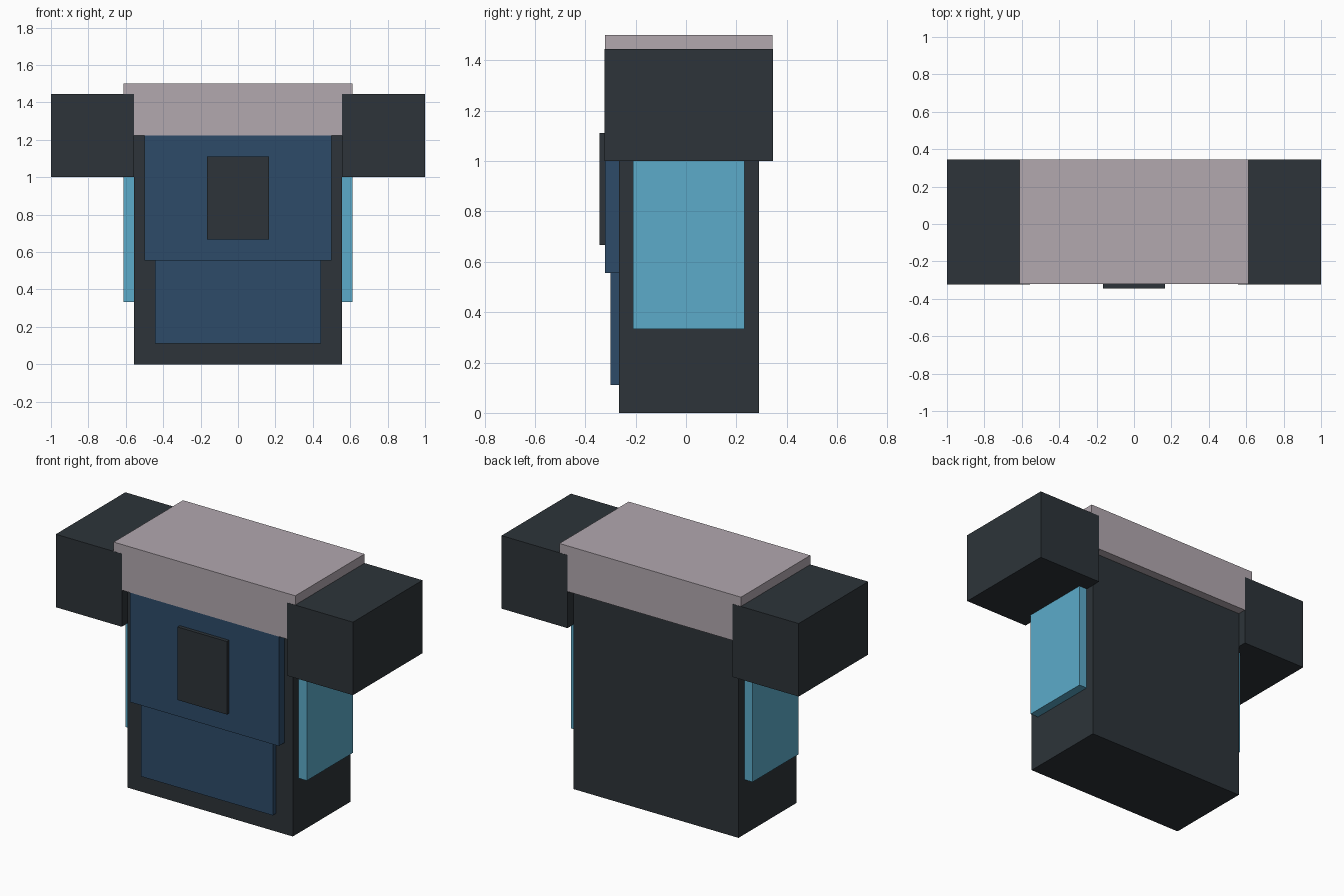
import bpy

cube = bpy.data.objects.get("Cube")
if cube:
    bpy.data.objects.remove(cube, do_unlink=True)


def material(name, rgb):
    m = bpy.data.materials.new(name)
    m.use_nodes = True
    m.diffuse_color = (*rgb, 1)
    bsdf = next(n for n in m.node_tree.nodes if n.type == 'BSDF_PRINCIPLED')
    bsdf.inputs["Base Color"].default_value = (*rgb, 1)
    return m


charcoal = material("charcoal", (0.026, 0.034, 0.041))
navy = material("navy_blue", (0.026, 0.070, 0.141))
cyan = material("light_blue", (0.107, 0.407, 0.591))
pale = material("pale_mauve", (0.445, 0.392, 0.429))


def box(name, x, y, z, mat):
    """Box spanning the given (min, max) ranges."""
    spans = (x, y, z)
    bpy.ops.mesh.primitive_cube_add(size=1)
    ob = bpy.context.object
    ob.name = ob.data.name = name
    for v in ob.data.vertices:
        v.co = [lo if c < 0 else hi for c, (lo, hi) in zip(v.co, spans)]
    ob.data.materials.append(mat)
    return ob


# Torso and the wide block across the shoulders
box("torso", (-0.556, 0.556), (-0.267, 0.289), (0, 1.23), charcoal)
box("collar", (-0.611, 0.611), (-0.322, 0.344), (1.222, 1.5), pale)

# Layered front plates
box("chest_plate", (-0.5, 0.5), (-0.322, -0.26), (0.556, 1.222), navy)
box("belly_plate", (-0.444, 0.444), (-0.3, -0.26), (0.111, 0.56), navy)
box("badge", (-0.166, 0.166), (-0.344, -0.32), (0.667, 1.111), charcoal)

# Shoulder blocks (slightly proud of the collar) and side panels
for side, s in (("left", 1), ("right", -1)):
    box(side + "_shoulder", sorted((0.556 * s, s)), (-0.323, 0.345),
        (1.0, 1.444), charcoal)
    box(side + "_side_panel", sorted((0.55 * s, 0.611 * s)), (-0.211, 0.233),
        (0.333, 1.01), cyan)
